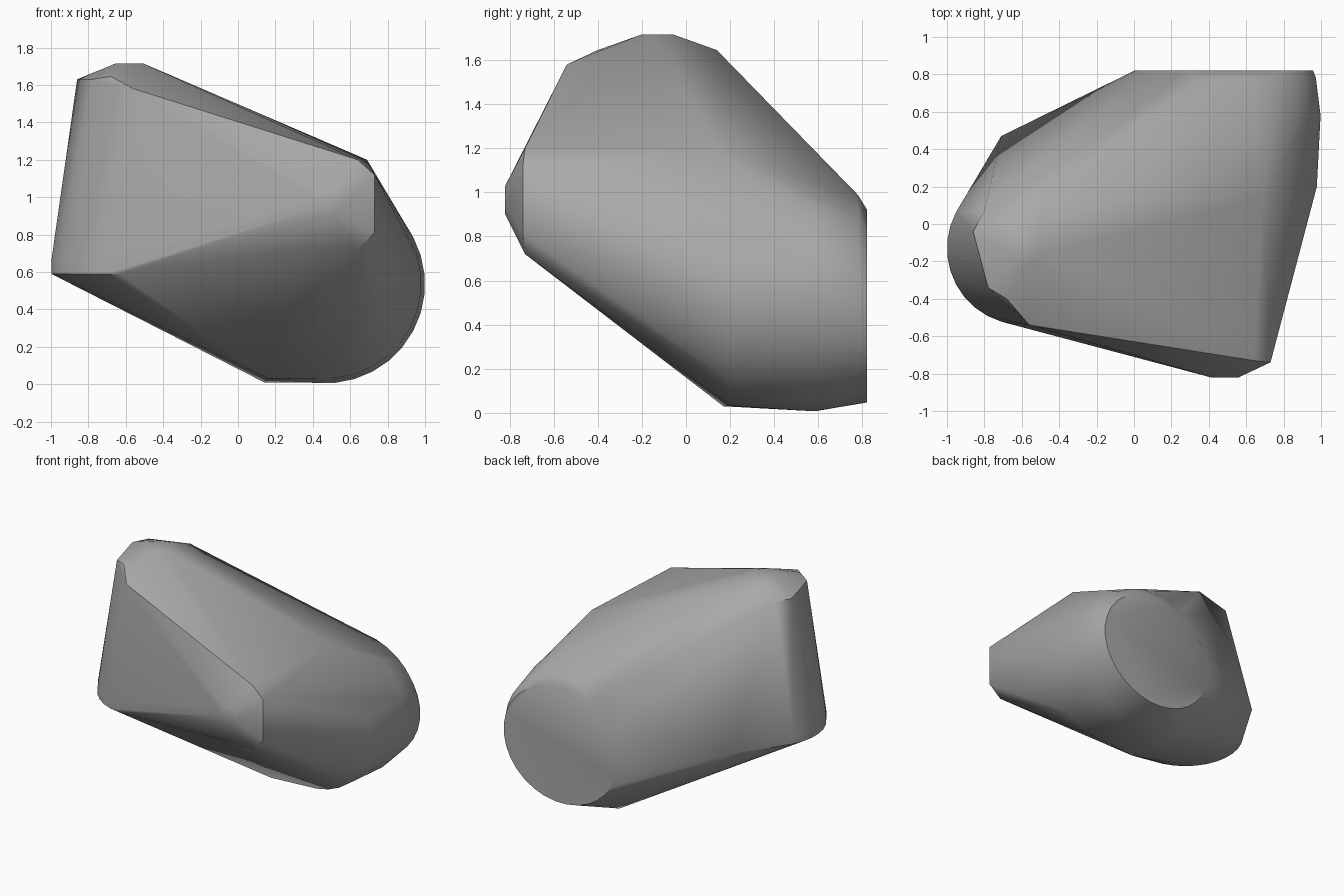
import bpy
import bmesh
import math
from mathutils import Vector

# Remove the default object
default_cube = bpy.data.objects.get("Cube")
if default_cube:
    bpy.data.objects.remove(default_cube, do_unlink=True)


def make_material(name, colour):
    material = bpy.data.materials.new(name)
    material.use_nodes = True
    material.diffuse_color = colour
    shader = material.node_tree.nodes["Principled BSDF"]
    shader.inputs["Base Color"].default_value = colour
    shader.inputs["Roughness"].default_value = 0.6
    return material


def ring(centre, radius_a, radius_b, axis, count):
    """Points of an ellipse lying across the named axis."""
    points = []
    for i in range(count):
        angle = math.tau * (i + 0.5) / count
        a, b = radius_a * math.cos(angle), radius_b * math.sin(angle)
        offset = Vector((a, b, 0)) if axis == "z" else Vector((a, 0, b))
        points.append(Vector(centre) + offset)
    return points


def add_hull(name, points, material):
    """Wrap the guide points in one convex shell with sharp edges kept."""
    bm = bmesh.new()
    for point in points:
        bm.verts.new(point)
    hull = bmesh.ops.convex_hull(bm, input=bm.verts[:])
    inside = {v for v in hull["geom_interior"] + hull["geom_unused"]
              if isinstance(v, bmesh.types.BMVert)}
    bmesh.ops.delete(bm, geom=list(inside), context="VERTS")
    bmesh.ops.dissolve_limit(bm, angle_limit=math.radians(0.5),
                             verts=bm.verts[:], edges=bm.edges[:])
    bmesh.ops.recalc_face_normals(bm, faces=bm.faces[:])
    mesh = bpy.data.meshes.new(name)
    bm.to_mesh(mesh)
    bm.free()
    mesh.materials.append(material)
    shell = bpy.data.objects.new(name, mesh)
    bpy.context.collection.objects.link(shell)
    bpy.ops.object.select_all(action="DESELECT")
    shell.select_set(True)
    bpy.context.view_layer.objects.active = shell
    bpy.ops.object.shade_smooth_by_angle(angle=math.radians(35))
    return shell


# Upright lobe: broad round base narrowing to a small top cap
upright_lobe = (
    ring((-0.59, -0.13, 0.59), 0.41, 0.41, "z", 32)
    + ring((-0.59, -0.13, 0.66), 0.41, 0.41, "z", 32)
    + ring((-0.58, -0.13, 1.715), 0.08, 0.08, "z", 8)
)
upright_corners = [
    (-0.71, 0.47, 0.6), (-0.5, 0.14, 1.645), (-0.8, 0.07, 1.63),
    (-0.86, -0.04, 1.63), (-0.78, -0.34, 1.63), (-0.68, -0.4, 1.645),
    (-0.56, -0.54, 1.58), (-0.38, -0.33, 1.62),
]

# Lying lobe: round drum at the back narrowing to a small front cap
lying_lobe = (
    ring((0.48, 0.82, 0.485), 0.48, 0.44, "y", 32)
    + ring((0.48, 0.78, 0.515), 0.495, 0.475, "y", 32)
    + ring((0.47, 0.58, 0.535), 0.53, 0.53, "y", 32)
    + ring((0.47, 0.2, 0.54), 0.51, 0.51, "y", 32)
    + ring((0.485, -0.82, 0.965), 0.08, 0.07, "y", 8)
)
lying_corners = [
    (0.73, -0.74, 1.12), (0.73, -0.74, 0.81), (0.64, -0.73, 0.72),
    (0.34, -0.73, 0.72), (0.64, -0.73, 1.2), (0.69, 0.14, 1.2),
    (0.16, 0.17, 0.03), (0.14, 0.6, 0.01),
]

grey = make_material("plain grey", (0.4, 0.4, 0.4, 1))
add_hull("faceted_shell",
         upright_lobe + upright_corners + lying_lobe + lying_corners, grey)
